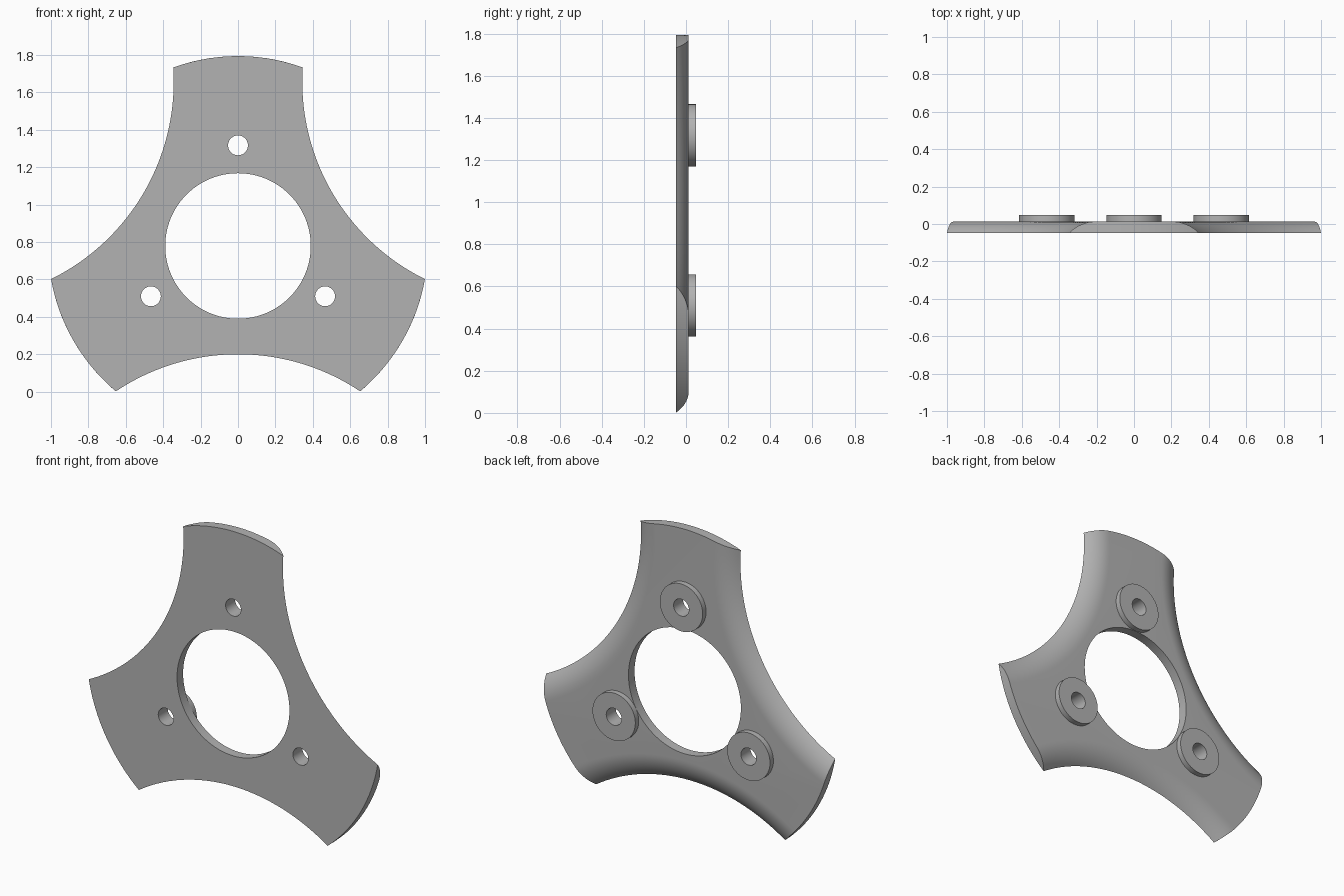
import bpy, bmesh, math

if "Cube" in bpy.data.objects:
    bpy.data.objects.remove(bpy.data.objects["Cube"])

CENTRE_Z = 0.779                              # hub axis height
FRONT, BACK, PAD_TOP = -0.047, 0.013, 0.047   # y levels
OUTER_R = 1.015                               # arm tips
SCOOP_R, SCOOP_DIST = 1.176, 1.755            # concave sides between the arms
ROUND_R = 0.205                               # rounding of the sides
BORE_R, BOLT_R, BOLT_DIST, PAD_R = 0.389, 0.053, 0.538, 0.148
LAYERS, TIP_STEPS, SIDE_STEPS = 10, 20, 40

grey = bpy.data.materials.new("plain grey")
grey.use_nodes = True
grey.diffuse_color = (0.45, 0.45, 0.45, 1)
grey.node_tree.nodes["Principled BSDF"].inputs["Base Color"].default_value = grey.diffuse_color


def polar(rho, turn, y=0):
    """Point around the hub axis, turn measured from straight up."""
    return (rho * math.sin(turn), y, CENTRE_Z + rho * math.cos(turn))


def outline(inset):
    """Closed three-armed outline with the concave sides moved in by inset."""
    r = SCOOP_R + inset
    a = math.acos((OUTER_R**2 + SCOOP_DIST**2 - r**2) / (2 * OUTER_R * SCOOP_DIST))
    half_tip = math.pi / 3 - a
    half_side = math.asin(OUTER_R * math.sin(a) / r)
    points = []
    for arm in range(3):
        turn = arm * math.tau / 3
        for i in range(TIP_STEPS + 1):
            points.append((OUTER_R, turn + half_tip * (2 * i / TIP_STEPS - 1)))
        for i in range(1, SIDE_STEPS):
            b = half_side * (2 * i / SIDE_STEPS - 1)
            u, v = SCOOP_DIST - r * math.cos(b), r * math.sin(b)
            points.append((math.hypot(u, v), turn + math.pi / 3 + math.atan2(v, u)))
    return points


def cylinder(name, radius, y0, y1, location):
    x, _, z = location
    bpy.ops.mesh.primitive_cylinder_add(
        vertices=96, radius=radius, depth=y1 - y0,
        location=(x, (y0 + y1) / 2, z), rotation=(math.pi / 2, 0, 0))
    obj = bpy.context.object
    obj.name = name
    return obj


def drill(obj, radius, location):
    cutter = cylinder("hole_cutter", radius, FRONT - 0.1, PAD_TOP + 0.1, location)
    cutter.hide_render = True
    mod = obj.modifiers.new("hole", 'BOOLEAN')
    mod.operation, mod.solver, mod.object = 'DIFFERENCE', 'EXACT', cutter
    bpy.context.view_layer.objects.active = obj
    bpy.ops.object.modifier_apply(modifier=mod.name)
    bpy.data.objects.remove(cutter)


def finish(obj):
    obj.data.materials.clear()
    obj.data.materials.append(grey)
    bpy.ops.object.select_all(action='DESELECT')
    obj.select_set(True)
    bpy.context.view_layer.objects.active = obj
    bpy.ops.object.shade_smooth_by_angle(angle=math.radians(30))


# Plate: outlines lofted from the flat front to the flat back
bm = bmesh.new()
sweep = math.acos(1 - (BACK - FRONT) / ROUND_R)
rings = []
for k in range(LAYERS + 1):
    angle = sweep * (1 - k / LAYERS)
    inset = ROUND_R * (math.sin(sweep) - math.sin(angle))
    y = BACK - ROUND_R * (1 - math.cos(angle))
    rings.append([bm.verts.new(polar(rho, t, y)) for rho, t in outline(inset)])
for low, high in zip(rings, rings[1:]):
    for i in range(len(low)):
        bm.faces.new((low[i - 1], low[i], high[i], high[i - 1]))
bm.faces.new(rings[0])
bm.faces.new(rings[-1])
bmesh.ops.recalc_face_normals(bm, faces=bm.faces)
mesh = bpy.data.meshes.new("plate")
bm.to_mesh(mesh)
bm.free()
plate = bpy.data.objects.new("plate", mesh)
bpy.context.collection.objects.link(plate)

# Centre bore, bolt holes and the raised pads behind them
drill(plate, BORE_R, polar(0, 0))
for arm, side in enumerate(("top", "left", "right")):
    spot = polar(BOLT_DIST, arm * math.tau / 3)
    drill(plate, BOLT_R, spot)
    pad = cylinder(side + "_pad", PAD_R, BACK, PAD_TOP, spot)
    drill(pad, BOLT_R, spot)
    finish(pad)
finish(plate)
